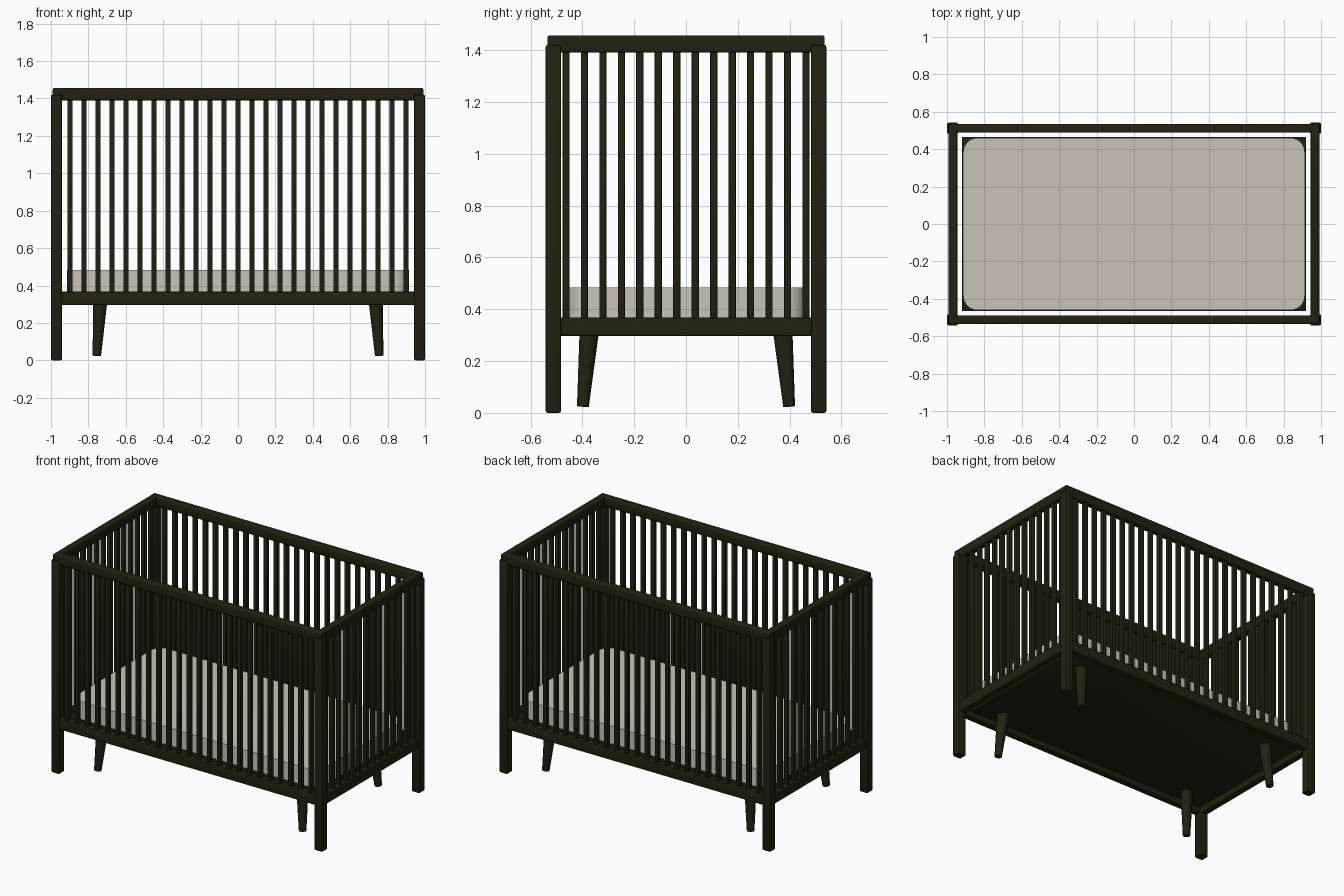
import bpy, bmesh, math
from mathutils import Vector

cube = bpy.data.objects.get("Cube")
if cube:
    bpy.data.objects.remove(cube, do_unlink=True)


def material(name, rgb):
    m = bpy.data.materials.new(name)
    m.use_nodes = True
    m.diffuse_color = (*rgb, 1)
    m.node_tree.nodes["Principled BSDF"].inputs["Base Color"].default_value = (*rgb, 1)
    return m


wood = material("dark_olive_wood", (0.016, 0.015, 0.005))
fabric = material("warm_grey_fabric", (0.58, 0.55, 0.49))


def finish(name, bm, mat):
    bmesh.ops.recalc_face_normals(bm, faces=bm.faces)
    mesh = bpy.data.meshes.new(name)
    bm.to_mesh(mesh)
    bm.free()
    mesh.materials.append(mat)
    ob = bpy.data.objects.new(name, mesh)
    bpy.context.collection.objects.link(ob)
    bpy.ops.object.select_all(action="DESELECT")
    ob.select_set(True)
    bpy.context.view_layer.objects.active = ob
    bpy.ops.object.shade_smooth_by_angle(angle=math.radians(35))
    return ob


def box(bm, center, size, bevel, vertical_only=False):
    new = bmesh.ops.create_cube(bm, size=1)["verts"]
    for v in new:
        v.co = Vector(c + s * k for c, s, k in zip(center, size, v.co))
    edges = {e for v in new for e in v.link_edges}
    if vertical_only:
        edges = {e for e in edges if abs(e.verts[0].co.z - e.verts[1].co.z) > 1e-4}
    bmesh.ops.bevel(bm, geom=list(edges), offset=bevel, segments=8 if vertical_only else 2,
                    profile=0.5, affect="EDGES")


# Rail centre lines and corner directions
RX, RY = 0.968, 0.512
CORNERS = [(1, 1), (-1, 1), (-1, -1), (1, -1)]


def rail_frame(name, z0, z1, half, r):
    """Mitred rectangular frame with softened edges."""
    profile = []
    mid, tall = (z0 + z1) / 2, (z1 - z0) / 2
    for i, (sx, sz) in enumerate(CORNERS):
        for k in range(4):
            a = math.radians(90 * i + 30 * k)
            profile.append((sx * (half - r) + r * math.cos(a),
                            mid + sz * (tall - r) + r * math.sin(a)))
    bm = bmesh.new()
    rings = [[bm.verts.new((sx * (RX + o), sy * (RY + o), z)) for o, z in profile]
             for sx, sy in CORNERS]
    n = len(profile)
    for i in range(4):
        a, b = rings[i], rings[(i + 1) % 4]
        for j in range(n):
            k = (j + 1) % n
            bm.faces.new((a[j], a[k], b[k], b[j]))
    return finish(name, bm, wood)


rail_frame("top_rail", 1.39, 1.457, 0.023, 0.01)
rail_frame("bottom_rail", 0.297, 0.368, 0.023, 0.006)

# Corner posts
for sx, sy in CORNERS:
    bm = bmesh.new()
    box(bm, (sx * 0.97, sy * RY, 0.71), (0.06, 0.06, 1.42), 0.009)
    side = ("back_" if sy > 0 else "front_") + ("left" if sx > 0 else "right")
    finish(side + "_post", bm, wood)

    # Splayed, tapered support leg
    top = Vector((sx * 0.736, sy * 0.373, 0.32))
    foot = Vector((sx * 0.755, sy * 0.398, 0.025))
    axis = foot - top
    bm = bmesh.new()
    bmesh.ops.create_cone(bm, cap_ends=True, segments=24, radius1=0.023, radius2=0.038,
                          depth=axis.length)
    turn = (-axis).to_track_quat("Z", "Y").to_matrix()
    bmesh.ops.rotate(bm, verts=bm.verts, matrix=turn)
    bmesh.ops.translate(bm, verts=bm.verts, vec=(top + foot) / 2)
    finish(side + "_support_leg", bm, wood)

# Slats on the four sides
SLAT_Z, SLAT_H = 0.88, 1.06
for s, word in ((-1, "front"), (1, "back")):
    bm = bmesh.new()
    for i in range(25):
        box(bm, (-0.898 + i * 1.796 / 24, s * RY, SLAT_Z), (0.028, 0.028, SLAT_H), 0.005)
    finish(word + "_slats", bm, wood)
for s, word in ((-1, "right"), (1, "left")):
    bm = bmesh.new()
    for i in range(14):
        box(bm, (s * RX, -0.463 + i * 0.926 / 13, SLAT_Z), (0.028, 0.028, SLAT_H), 0.005)
    finish(word + "_slats", bm, wood)

# Base board and mattress
bm = bmesh.new()
box(bm, (0, 0, 0.339), (1.84, 0.93, 0.054), 0.003)
finish("base_board", bm, wood)

bm = bmesh.new()
box(bm, (0, 0, 0.425), (1.826, 0.92, 0.118), 0.075, vertical_only=True)
finish("mattress", bm, fabric)
